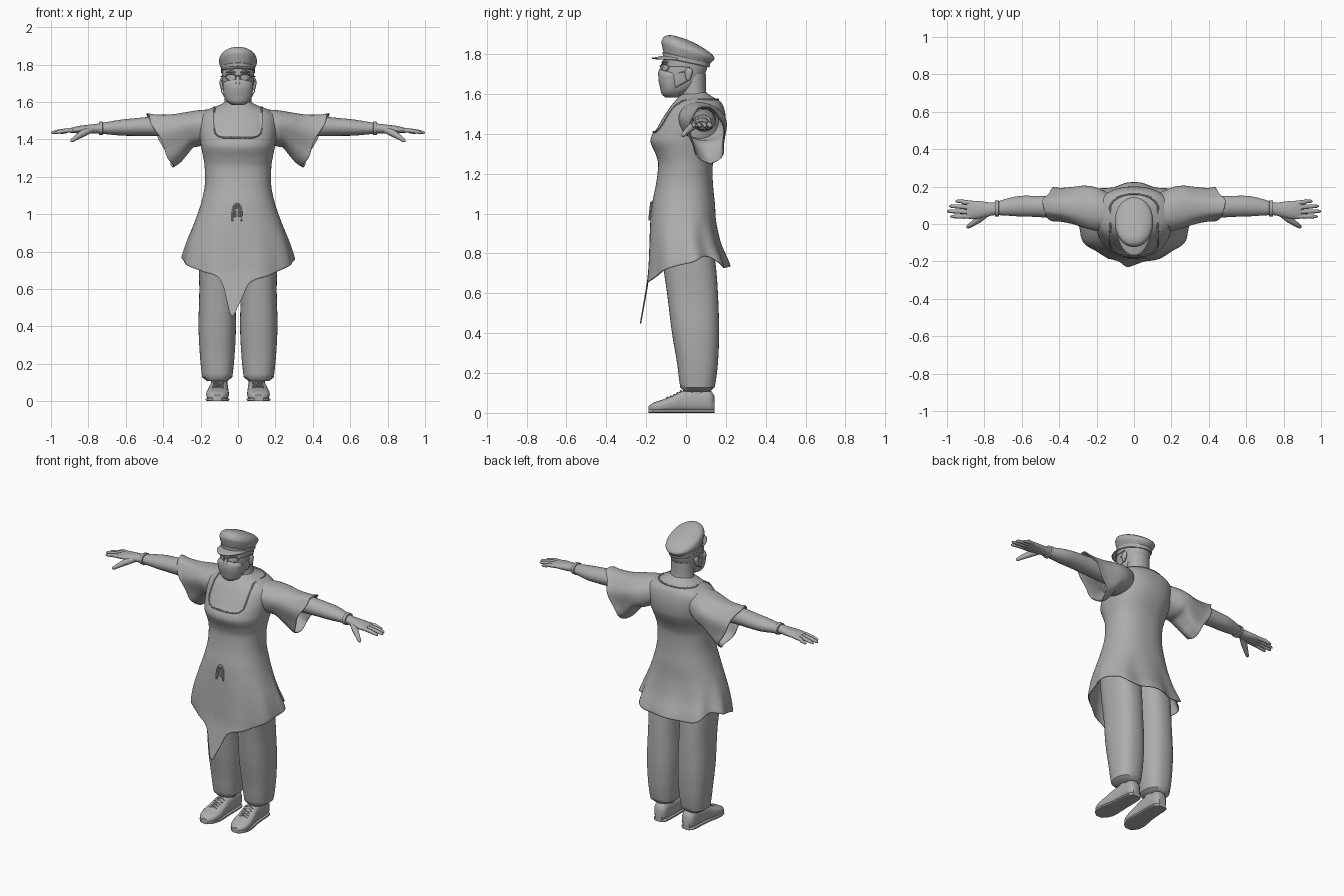
import bpy, bmesh, math
from mathutils import Vector

grey = bpy.data.materials.new("plain_grey")
grey.diffuse_color = (0.42, 0.42, 0.42, 1)


def table(keys, t):
    """Smooth interpolation of rows (key, values...) sorted by key."""
    t = min(max(t, keys[0][0]), keys[-1][0])
    i = next(k for k in range(len(keys) - 1) if t <= keys[k + 1][0])
    a, b = keys[i], keys[i + 1]
    p, q = keys[max(i - 1, 0)], keys[min(i + 2, len(keys) - 1)]
    h = b[0] - a[0]
    s = (t - a[0]) / h
    out = []
    for c in range(1, len(a)):
        m0 = (b[c] - p[c]) / (b[0] - p[0]) * h
        m1 = (q[c] - a[c]) / (q[0] - a[0]) * h
        out.append((2*s**3 - 3*s*s + 1) * a[c] + (s**3 - 2*s*s + s) * m0
                   + (3*s*s - 2*s**3) * b[c] + (s**3 - s*s) * m1)
    return out


def spread(keys, n):
    lo, hi = keys[0][0], keys[-1][0]
    return [(lo + (hi - lo) * i / n, *table(keys, lo + (hi - lo) * i / n)) for i in range(n + 1)]


def power(v, p):
    return math.copysign(abs(v) ** (2 / p), v)


def oval(c, u, v, n=32, p=2.0):
    """Closed superellipse ring around c with half axes u and v."""
    c, u, v = Vector(c), Vector(u), Vector(v)
    return [c + u * power(math.cos(k * math.tau / n), p) + v * power(math.sin(k * math.tau / n), p)
            for k in range(n)]


def loft(name, rings, caps=True, closed=True, mirror=False, thick=0):
    bm = bmesh.new()
    rows = [[bm.verts.new(p) for p in r] for r in rings]
    n = len(rows[0])
    for a, b in zip(rows, rows[1:]):
        for k in range(n if closed else n - 1):
            j = (k + 1) % n
            bm.faces.new((a[k], a[j], b[j], b[k]))
    if caps:
        bm.faces.new(rows[0])
        bm.faces.new(rows[-1])
    bmesh.ops.recalc_face_normals(bm, faces=bm.faces)
    me = bpy.data.meshes.new(name)
    bm.to_mesh(me)
    bm.free()
    me.materials.append(grey)
    ob = bpy.data.objects.new(name, me)
    bpy.context.collection.objects.link(ob)
    if thick:
        ob.modifiers.new("thickness", 'SOLIDIFY').thickness = thick
    if mirror:
        ob.modifiers.new("mirror", 'MIRROR').use_mirror_merge = False
    return ob


def tube(name, pts, radii, n=10, mirror=False):
    """Round tube along points; radii is one value or one per point."""
    pts = [Vector(p) for p in pts]
    rings = []
    for i, p in enumerate(pts):
        d = (pts[min(i + 1, len(pts) - 1)] - pts[max(i - 1, 0)]).normalized()
        side = d.cross(Vector((0, 0, 1)) if abs(d.z) < 0.9 else Vector((0, 1, 0))).normalized()
        r = radii if isinstance(radii, float) else radii[i]
        rings.append(oval(p, side * r, d.cross(side) * r, n))
    return loft(name, rings, mirror=mirror)


def stack(name, keys, n=20, seg=40, p=2.2, mirror=False, x=0):
    """Upright form from rows (z, half width, front y, back y)."""
    return loft(name, [oval((x, (f + b) / 2, z), (w, 0, 0), (0, (b - f) / 2, 0), seg, p)
                       for z, w, f, b in spread(keys, n)], mirror=mirror)


# Tunic: flared body with an uneven hem, front point and sunken neckline
BODY = [(.45, .30, -.235, .23), (.68, .30, -.195, .225), (.75, .298, -.19, .21), (.85, .272, -.185, .172),
        (.95, .235, -.18, .152), (1.05, .20, -.17, .145), (1.15, .178, -.15, .135), (1.25, .178, -.14, .135),
        (1.30, .185, -.153, .15), (1.36, .197, -.178, .18), (1.40, .203, -.168, .195), (1.47, .21, -.13, .20),
        (1.53, .20, -.09, .19), (1.565, .15, -.06, .17), (1.59, .09, -.035, .13), (1.615, .06, 0, .09)]
HEM = [(0, .75), (30, .785), (60, .73), (90, .735), (120, .73), (150, .785), (180, .76), (210, .725),
       (235, .69), (252, .665), (258, .61), (265, .45), (272, .54), (279, .63), (300, .67), (330, .72), (360, .75)]
SEG, ROWS, P = 160, 90, 2.3


def in_neckline(x, z, front):
    dx, dz = max(abs(x) - .08, 0), max(1.46 - z, 0)
    return z > 1.572 or (front and dx * dx + dz * dz < .0025)


def body_y(x, z, side):
    w, f, b = table(BODY, z)
    return (f + b) / 2 + side * (b - f) / 2 * max(1 - abs(x / w) ** P, 0) ** (1 / P)


rings = []
for i in range(ROWS + 1):
    ring = []
    for k in range(SEG):
        a = k * math.tau / SEG
        z = 1.615 + (table(HEM, math.degrees(a))[0] - 1.615) * i / ROWS
        w, f, b = table(BODY, z)
        c, s = power(math.cos(a), P), power(math.sin(a), P)
        fold = 1 + .05 * math.sin(9 * a) * max(0, .98 - max(z, .7)) / .25 * (1 if s > 0 else .35)
        g = fold * (.95 if in_neckline(w * c, z, s < 0) else 1)
        ring.append(Vector((w * c * g, (f + b) / 2 + (b - f) / 2 * s * g, z)))
    rings.append(ring)
loft("tunic", rings, caps=False, thick=.006)

# Neckline edging
half = [(0, 1.41), (.04, 1.41), (.08, 1.41), (.105, 1.417), (.123, 1.435), (.13, 1.46), (.13, 1.5), (.13, 1.54), (.125, 1.565)]
edge = [(x, body_y(x, z, -1), z) for x, z in half]
edge += [(x, body_y(x, 1.572, 1), 1.572) for x in (.128, .115, .09, .06, .03, 0)]
tube("neckline_edge", edge, .005, 8, mirror=True)

# Wide hanging sleeves, rows: step, top x, top z, bottom x, bottom z, centre y, half depth
SLEEVE = [(0, .10, 1.56, .13, 1.40, .06, .09), (1, .2, 1.557, .2, 1.365, .075, .115),
          (2, .28, 1.545, .24, 1.355, .088, .112), (3, .36, 1.533, .275, 1.315, .096, .098),
          (4, .44, 1.533, .31, 1.275, .10, .088), (5, .485, 1.54, .347, 1.25, .103, .088)]
rings = []
for s, xt, zt, xb, zb, yc, hy in spread(SLEEVE, 30):
    top, bot = Vector((xt, yc - .008, zt)), Vector((xb, yc + .018, zb))
    ring = oval((top + bot) / 2, (0, hy, 0), (top - bot) / 2, 48, 2.1)
    for k, v in enumerate(ring):
        v.y += .005 * s / 5 * math.sin(6 * k * math.tau / 48)
        v.x += .006 * s / 5 * math.cos(5 * k * math.tau / 48)
    rings.append(ring)
loft("sleeve", rings, caps=False, mirror=True, thick=.006)

# Arms and palms, rows: x, centre y, centre z, half depth, half height
ARM = [(.25, .09, 1.47, .06, .06), (.45, .092, 1.47, .058, .052), (.55, .095, 1.466, .056, .047),
       (.62, .095, 1.463, .054, .043), (.7, .088, 1.46, .042, .033), (.75, .08, 1.458, .033, .026),
       (.79, .078, 1.455, .04, .024), (.85, .075, 1.452, .049, .02), (.895, .075, 1.448, .046, .013)]
loft("arm", [oval((x, y, z), (0, hy, 0), (0, 0, hz), 24) for x, y, z, hy, hz in spread(ARM, 30)], mirror=True)
for i, (y0, y1, tip) in enumerate([(.112, .122, .955), (.088, .095, .988), (.064, .068, 1.0), (.041, .04, .982)]):
    tube(f"finger_{i + 1}", [(.86, y0, 1.45), (.91, (y0 + y1) / 2, 1.448), (tip - .03, y1, 1.441),
                             (tip - .008, y1, 1.436), (tip, y1, 1.434)],
         [.012, .0125, .0105, .008, .003], mirror=True)
tube("thumb", [(.79, .055, 1.45), (.83, .025, 1.432), (.865, .0, 1.41), (.888, -.015, 1.393), (.894, -.019, 1.389)],
     [.018, .019, .014, .01, .004], mirror=True)
# Wrist bands
loft("wrist_band", [oval((x, .083, 1.459), (0, r + .007, 0), (0, 0, r), 24)
                    for x, r in ((.722, .032), (.724, .037), (.742, .035), (.744, .028))], mirror=True)

# Trousers, ankles and shoes
stack("trouser_leg", [(.108, .055, -.01, .12), (.116, .075, -.024, .138), (.15, .083, -.032, .148),
                      (.25, .093, -.045, .16), (.4, .1, -.07, .166), (.6, .096, -.095, .16),
                      (.75, .1, -.115, .148), (.92, .1, -.12, .12)], 40, 40, 2.4, True, x=.111)
stack("ankle", [(.07, .044, -.005, .105), (.16, .044, .0, .11)], 2, 24, 2, True, x=.1)
# Shoe rows: y, centre x, half width, height
SHOE = [(-.188, .112, .022, .03), (-.165, .112, .047, .046), (-.12, .11, .06, .062), (-.06, .106, .056, .085),
        (-.02, .103, .051, .106), (.06, .1, .047, .114), (.125, .1, .041, .108), (.142, .1, .024, .08)]
shoe = spread(SHOE, 24)
loft("shoe", [oval((x, y, h / 2 + .004), (w, 0, 0), (0, 0, h / 2), 28, 2.7) for y, x, w, h in shoe], mirror=True)
loft("shoe_sole", [oval((x, y, .009), (w + .003, 0, 0), (0, 0, .009), 20, 4) for y, x, w, h in shoe], mirror=True)
for i in range(5):
    y = -.025 - .017 * i
    x, w, h = table(SHOE, y)
    for s in (-1, 1):
        tube(f"lace_{i + 1}", [(x - .028, y - s * .007, h - .003), (x, y, h + .006), (x + .028, y + s * .007, h - .003)],
             .004, 6, mirror=True)

# Neck, head and ears
stack("neck", [(1.53, .09, -.04, .13), (1.6, .073, -.025, .103), (1.7, .07, -.02, .1)], 12, 32, 2)
stack("head", [(1.59, .035, -.10, -.02), (1.605, .055, -.115, .01), (1.64, .073, -.12, .06), (1.70, .083, -.122, .096),
               (1.75, .086, -.115, .11), (1.80, .085, -.11, .11), (1.82, .07, -.09, .09)], 24, 40)
stack("ear", [(1.665, .004, .005, .018), (1.68, .010, -.002, .025), (1.715, .012, -.006, .034),
              (1.73, .004, .005, .025)], 8, 14, 2, True, x=.086)
stack("nose", [(1.69, .018, -.142, -.1), (1.71, .013, -.14, -.1), (1.745, .008, -.122, -.1)], 6, 14, 2)
# Face mask with ear straps
stack("face_mask", [(1.583, .03, -.105, -.03), (1.598, .056, -.121, -.025), (1.63, .074, -.13, -.02),
                    (1.675, .08, -.139, -.02), (1.705, .076, -.136, -.03), (1.72, .04, -.132, -.05)], 18, 40, 2)
for z0, z1 in ((1.70, 1.722), (1.63, 1.68)):
    tube("mask_strap", [(.074, -.055, z0), (.087, -.01, (z0 + z1) / 2), (.09, .025, z1)], .003, 6, mirror=True)

# Spectacles
lens = []
for k in range(25):
    a = k * math.tau / 24
    x = .039 + .028 * math.cos(a)
    lens.append((x, -.127 + 9 * x * x, 1.733 + .017 * math.sin(a)))
tube("spectacle_rim", lens, .0035, 6, mirror=True)
tube("spectacle_bridge", [(-.012, -.127, 1.738), (0, -.13, 1.741), (.012, -.127, 1.738)], .003, 6)
tube("spectacle_temple", [(.067, -.087, 1.738), (.086, -.05, 1.738), (.091, .02, 1.735)], .003, 6, mirror=True)
tube("brow", [(.015, -.118, 1.757), (.038, -.114, 1.763), (.062, -.093, 1.757)], [.005, .007, .004], 8, mirror=True)


# Tilted cap: rows of half width, front y, front z, back y, back z
def tilted(rows, seg=48):
    return [oval((0, (f + b) / 2, (zf + zb) / 2), (w, 0, 0), (0, (b - f) / 2, (zb - zf) / 2), seg, 2.1)
            for w, f, zf, b, zb in rows]


CROWN = [(0, .09, -.113, 1.808, .12, 1.752), (1, .1, -.121, 1.845, .139, 1.769), (2, .101, -.122, 1.867, .142, 1.782),
         (3, .09, -.106, 1.889, .125, 1.803), (4, .055, -.07, 1.894, .075, 1.838), (5, .01, -.01, 1.878, .01, 1.871)]
loft("cap_crown", tilted([r[1:] for r in spread(CROWN, 25)]))
loft("cap_band", tilted([(.088, -.113, 1.782, .116, 1.733), (.091, -.116, 1.785, .119, 1.736),
                         (.092, -.117, 1.808, .121, 1.754), (.088, -.112, 1.811, .118, 1.757)]))
visor = []
for s in range(5):
    row = []
    for k in range(29):
        a = math.radians(198 + 144 * k / 28)
        y = (.105 + .067 * s / 4) * math.sin(a)
        row.append(((.087 + .002 * s) * math.cos(a), y, 1.793 - .12 * (.105 * math.sin(a) + .105) - .003 * s))
    visor.append(row)
loft("cap_visor", visor, caps=False, closed=False, thick=.006)

# Tied knot on the tunic front
for i, (w, top, low) in enumerate(((.012, 1.05, .985), (.024, 1.055, .965))):
    pts = []
    for k in range(13):
        a = math.pi * k / 12
        z = low + (top - low) * math.sin(a) ** .6
        x = -.005 + w * math.cos(a)
        pts.append((x, body_y(x, z, -1) - .004, z))
    tube(f"knot_loop_{i + 1}", pts, .006, 8)

# Smooth shading with sharp edges kept
for ob in bpy.context.collection.objects:
    ob.select_set(True)
    bpy.context.view_layer.objects.active = ob
bpy.ops.object.shade_smooth_by_angle(angle=math.radians(40))
